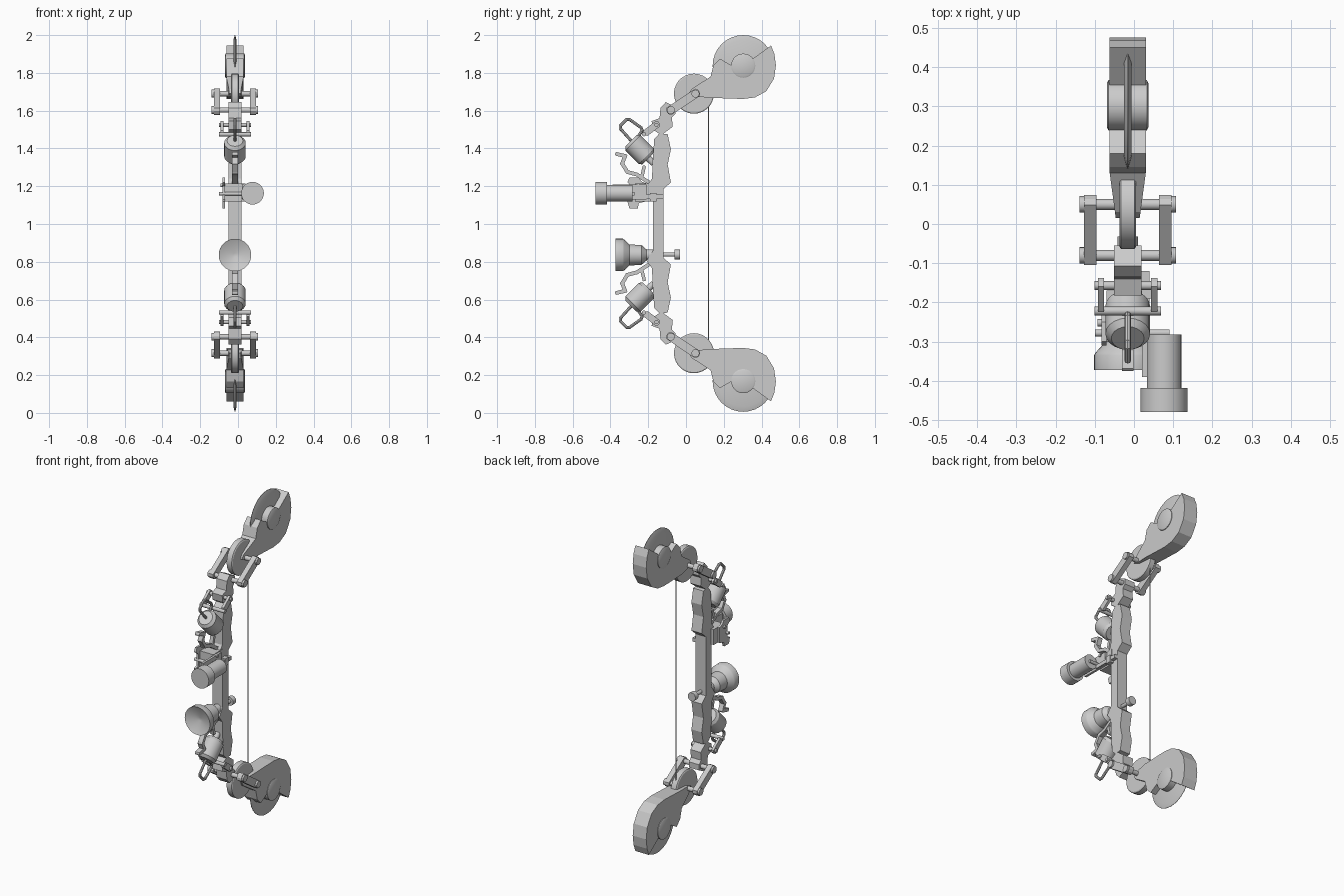
import bpy, bmesh, math
from mathutils import Vector, Matrix

if "Cube" in bpy.data.objects:
    bpy.data.objects.remove(bpy.data.objects["Cube"])

CX = -0.016      # centre plane of the bow
MID = 1.003      # height about which the two arms mirror

grey = bpy.data.materials.new("plain grey")
grey.diffuse_color = (0.6, 0.6, 0.6, 1)
grey.use_nodes = True
grey.node_tree.nodes["Principled BSDF"].inputs["Base Color"].default_value = grey.diffuse_color


def finish(bm, name, mirror=False, smooth=True):
    """Turn a bmesh into an object, optionally with its upside-down twin."""
    bmesh.ops.recalc_face_normals(bm, faces=bm.faces)
    if mirror:
        dup = bmesh.ops.duplicate(bm, geom=bm.verts[:] + bm.edges[:] + bm.faces[:])["geom"]
        for v in dup:
            if isinstance(v, bmesh.types.BMVert):
                v.co.z = 2 * MID - v.co.z
        bmesh.ops.reverse_faces(bm, faces=[f for f in dup if isinstance(f, bmesh.types.BMFace)])
    me = bpy.data.meshes.new(name)
    bm.to_mesh(me)
    bm.free()
    me.materials.append(grey)
    ob = bpy.data.objects.new(name, me)
    bpy.context.collection.objects.link(ob)
    if smooth:
        bpy.ops.object.select_all(action='DESELECT')
        ob.select_set(True)
        bpy.context.view_layer.objects.active = ob
        bpy.ops.object.shade_smooth_by_angle(angle=math.radians(32))
    return ob


def plate(bm, pts, x0, x1):
    """Extrude a (y, z) outline from x0 to x1."""
    a = [bm.verts.new((x0, y, z)) for y, z in pts]
    b = [bm.verts.new((x1, y, z)) for y, z in pts]
    bm.faces.new(a)
    bm.faces.new(b[::-1])
    n = len(pts)
    for i in range(n):
        bm.faces.new((a[i], b[i], b[(i + 1) % n], a[(i + 1) % n]))


def lathe(bm, origin, axis, prof, n=24):
    """Rings of (distance along axis, radius), capped at both ends."""
    rot = Vector(axis).to_track_quat('Z', 'Y').to_matrix()
    rings = []
    for d, r in prof:
        rings.append([bm.verts.new(Vector(origin) + rot @ Vector(
            (r * math.cos(2 * math.pi * i / n), r * math.sin(2 * math.pi * i / n), d)))
            for i in range(n)])
    for p, q in zip(rings, rings[1:]):
        for i in range(n):
            bm.faces.new((p[i], p[(i + 1) % n], q[(i + 1) % n], q[i]))
    bm.faces.new(rings[0][::-1])
    bm.faces.new(rings[-1])


def pin(bm, y, z, x0, x1, r, n=16):
    lathe(bm, (x0, y, z), (1, 0, 0), [(0, r), (x1 - x0, r)], n)


def bar(bm, a, b, hw, x0, x1):
    """Flat bar between two (y, z) points."""
    a, b = Vector(a), Vector(b)
    d = (b - a).normalized() * hw
    s = Vector((-d.y, d.x))
    plate(bm, [a - d * .6 + s, a - d + s * .4, a - d - s * .4, a - d * .6 - s,
               b + d * .6 - s, b + d - s * .4, b + d + s * .4, b + d * .6 + s], x0, x1)


# central riser with its sculpted ends
half = [(-.12, 1.185), (-.08, 1.22), (-.097, 1.315), (-.08, 1.395), (-.097, 1.475),
        (-.14, 1.48), (-.168, 1.45), (-.176, 1.34), (-.18, 1.24), (-.21, 1.2), (-.176, 1.15)]
bm = bmesh.new()
plate(bm, half + [(y, 2 * MID - z) for y, z in half[::-1]], CX - .035, CX + .035)
finish(bm, "riser", smooth=False)

# jointed limb tips
bm = bmesh.new()
plate(bm, [(-.13, 1.47), (-.175, 1.5), (-.182, 1.545), (-.14, 1.56), (-.135, 1.615), (-.107, 1.645),
           (-.055, 1.62), (-.055, 1.585), (-.075, 1.565), (-.07, 1.515)], CX - .035, CX + .035)
finish(bm, "limb_tip", True, False)

# tapered arm housings with a notch cut out at the top
cy, cz = .303, 1.838
arm = [(.45, 1.945), (.468, 1.9), (.476, 1.84), (.466, 1.77), (.425, 1.703), (.365, 1.67),
       (.30, 1.662), (.13, 1.668), (.05, 1.675), (.015, 1.69), (.03, 1.715), (.13, 1.78),
       (.145, 1.84), (.18, 1.875), (cy - .06, cz), (cy, cz)]
bm = bmesh.new()
plate(bm, arm, -.046, .046)
for v in bm.verts:
    v.co.x = CX + v.co.x * min(1, .62 + .38 * max(0, v.co.y) / .13)
finish(bm, "arm_housing", True, False)

# thin sharp-edged discs and their hubs
bm = bmesh.new()
lathe(bm, (CX, cy, cz), (1, 0, 0), [(-.009, .135), (-.001, .162), (.001, .162), (.009, .135)], 32)
finish(bm, "disc", True)
bm = bmesh.new()
lathe(bm, (CX, cy, cz), (1, 0, 0), [(-.053, .056), (-.049, .064), (.049, .064), (.053, .056)], 28)
finish(bm, "hub", True)

# string pulleys
bm = bmesh.new()
lathe(bm, (CX, .042, 1.69), (1, 0, 0), [(-.021, .1), (-.017, .106), (.017, .106), (.021, .1)], 28)
finish(bm, "pulley", True)

# side links with their pins and collars
bm = bmesh.new()
for y, z in ((.05, 1.69), (-.08, 1.603)):
    pin(bm, y, z, CX - .115, CX + .115, .014)
    for s in (-1, 1):
        x = CX + s * .117
        pin(bm, y, z, x - .006, x + .006, .021)
for s in (-1, 1):
    x = CX + s * .096
    bar(bm, (.05, 1.69), (-.08, 1.603), .023, x - .016, x + .016)
finish(bm, "side_link", True)

# small clevis links
bm = bmesh.new()
for y, z in ((-.157, 1.525), (-.222, 1.475)):
    pin(bm, y, z, CX - .085, CX + .085, .011)
for s in (-1, 1):
    x = CX + s * .068
    bar(bm, (-.157, 1.525), (-.205, 1.488), .018, x - .008, x + .008)
finish(bm, "clevis", True)

# angled canisters with chamfered ends and a tail stud
ax = Vector((0, -1, 1)).normalized()
bm = bmesh.new()
lathe(bm, (CX, -.245, 1.394), ax, [(-.105, .016), (-.066, .018), (-.066, .046), (-.05, .057),
                                   (.05, .057), (.066, .042)], 20)
finish(bm, "canister", True)

# wire loops on the canisters
loop = [(-.262, 1.45), (-.232, 1.495), (-.238, 1.51), (-.298, 1.553), (-.315, 1.553),
        (-.348, 1.52), (-.348, 1.505), (-.285, 1.435)]
bm = bmesh.new()
for a, b in zip(loop, loop[1:]):
    a, b = Vector((CX, *a)), Vector((CX, *b))
    lathe(bm, a, b - a, [(-.003, .008), ((b - a).length + .003, .008)], 8)
finish(bm, "wire_loop", True)

# bent hooks
hook = [(-.365, 1.37), (-.322, 1.36), (-.338, 1.32), (-.31, 1.275), (-.26, 1.262),
        (-.235, 1.245), (-.18, 1.21)]
bm = bmesh.new()
for a, b in zip(hook, hook[1:]):
    bar(bm, a, b, .01, CX - .015, CX + .015)
bar(bm, (-.235, 1.245), (-.222, 1.3), .009, CX - .012, CX + .012)
finish(bm, "hook", True, False)

# sight tube, offset to the side
bm = bmesh.new()
lathe(bm, (.077, 0, 1.163), (0, -1, 0), [(.282, .044), (.418, .044), (.418, .06), (.48, .06)], 28)
finish(bm, "sight_tube")

# sight bracket: side plates, cross rods and mounting arm
bracket = [(-.3, 1.245), (-.25, 1.245), (-.235, 1.225), (-.21, 1.215), (-.21, 1.12),
           (-.25, 1.11), (-.255, 1.083), (-.3, 1.083), (-.31, 1.12), (-.285, 1.13),
           (-.285, 1.2), (-.31, 1.22)]
bm = bmesh.new()
plate(bm, bracket, -.083, -.07)
plate(bm, [(-.39, 1.21), (-.21, 1.21), (-.21, 1.13), (-.39, 1.13)], .02, .034)
plate(bm, [(-.27, 1.215), (-.17, 1.215), (-.17, 1.12), (-.27, 1.12)], -.07, .02)
plate(bm, [(-.285, 1.155), (-.12, 1.155), (-.12, 1.132), (-.285, 1.132)], .018, .04)
plate(bm, [(-.19, 1.165), (-.155, 1.165), (-.155, 1.12), (-.19, 1.12)], .016, .045)
finish(bm, "sight_bracket", False, False)
bm = bmesh.new()
pin(bm, -.278, 1.16, -.1, .09, .009)
pin(bm, -.252, 1.205, -.093, .04, .009)
finish(bm, "sight_rods")

# flared stabiliser with a dished front
bm = bmesh.new()
lathe(bm, (CX, 0, .836), (0, -1, 0), [(.16, .03), (.21, .03), (.235, .052), (.3, .056), (.328, .082),
                                      (.335, .086), (.373, .086), (.37, .08), (.345, .01)], 32)
finish(bm, "flared_weight")

# rear peg
bm = bmesh.new()
lathe(bm, (CX, 0, .838), (0, 1, 0), [(-.14, .011), (-.062, .011), (-.062, .026), (-.032, .026)], 16)
finish(bm, "rear_peg")

# bow string
bm = bmesh.new()
lathe(bm, (CX, .12, .37), (0, 0, 1), [(0, .003), (2 * (MID - .37), .003)], 8)
finish(bm, "string")
